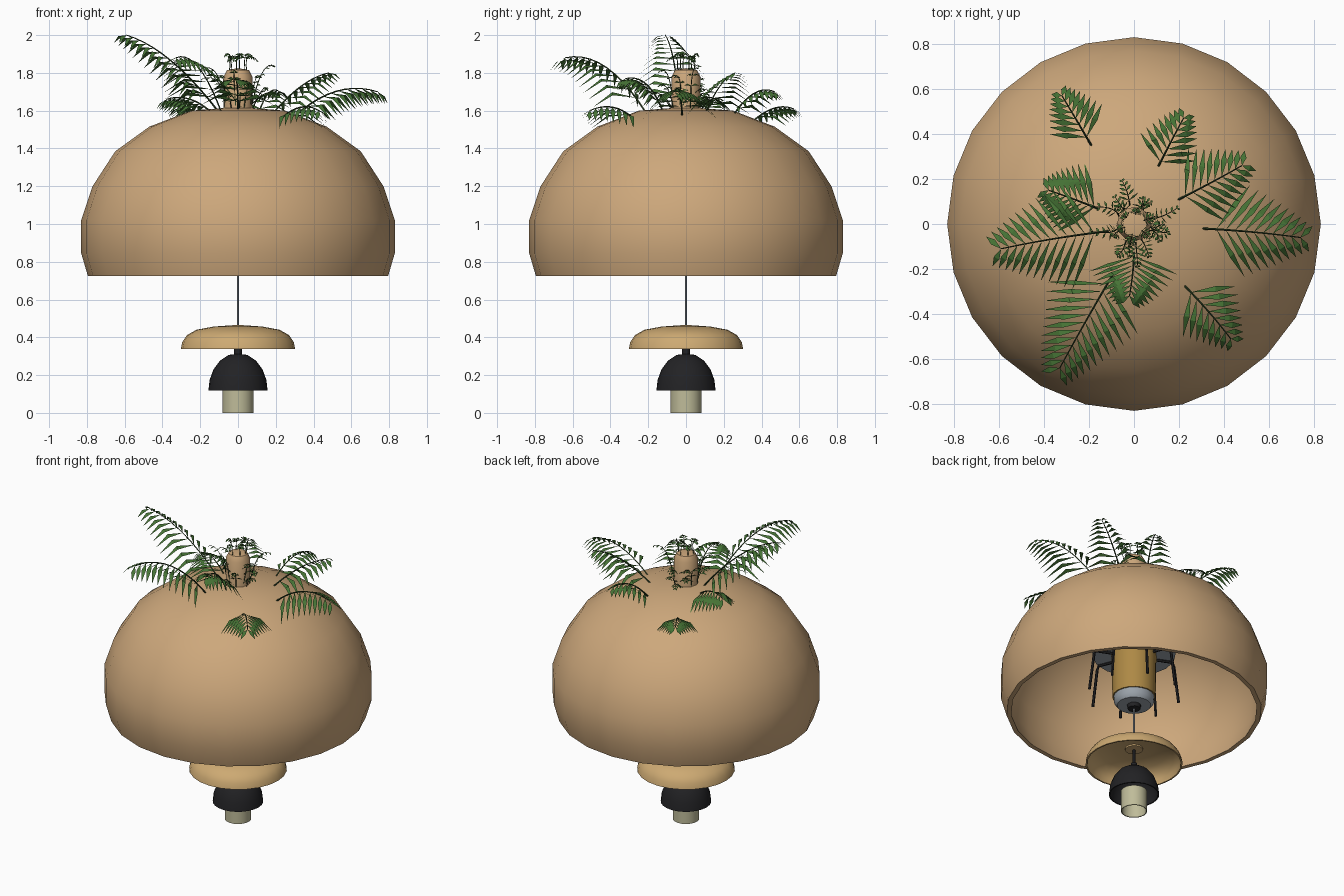
import bpy, bmesh, math, random
from mathutils import Vector

if "Cube" in bpy.data.objects:
    bpy.data.objects.remove(bpy.data.objects["Cube"])

random.seed(4)


def material(name, rgb):
    m = bpy.data.materials.new(name)
    m.diffuse_color = (*rgb, 1)
    m.use_nodes = True
    m.node_tree.nodes["Principled BSDF"].inputs["Base Color"].default_value = m.diffuse_color
    return m


TAN = material("tan", (0.61, 0.39, 0.20))
WOOD = material("light_wood", (0.61, 0.40, 0.17))
BLACK = material("black", (0.016, 0.016, 0.018))
GLASS = material("pale_glass", (0.52, 0.50, 0.32))
GOLD = material("gold", (0.42, 0.25, 0.06))
STEEL = material("steel", (0.34, 0.38, 0.42))
LEAF = material("leaf", (0.06, 0.17, 0.035))
STEM = material("stem", (0.03, 0.06, 0.02))


def finish(bm, name, mats, smooth=True):
    me = bpy.data.meshes.new(name)
    bm.to_mesh(me)
    bm.free()
    for m in mats:
        me.materials.append(m)
    if smooth:
        me.shade_smooth()
        me.set_sharp_from_angle(angle=math.radians(40))
    ob = bpy.data.objects.new(name, me)
    bpy.context.collection.objects.link(ob)
    return ob


def lathe(name, profile, sides, mat):
    """Revolve (radius, z) points; points on the axis become poles."""
    bm = bmesh.new()
    rings = []
    for r, z in profile:
        if r == 0:
            rings.append([bm.verts.new((0, 0, z))] * sides)
        else:
            rings.append([bm.verts.new((r * math.cos(2 * math.pi * i / sides),
                                        r * math.sin(2 * math.pi * i / sides), z))
                          for i in range(sides)])
    for a, b in zip(rings, rings[1:]):
        for i in range(sides):
            j = (i + 1) % sides
            bm.faces.new(list(dict.fromkeys([a[i], a[j], b[j], b[i]])))
    bmesh.ops.recalc_face_normals(bm, faces=bm.faces)
    return finish(bm, name, [mat])


def shell(outer, t):
    """Closed profile of an open-bottomed shell, from the top pole round to the inner pole."""
    inner = []
    for k, (r, z) in enumerate(outer):
        a = Vector(outer[max(k - 1, 0)])
        b = Vector(outer[min(k + 1, len(outer) - 1)])
        d = (b - a).normalized()
        last = k == len(outer) - 1
        inner.append((0 if r == 0 else max(r + d.y * t, 0.003), z if last else z - d.x * t))
    return outer + inner[::-1]


def tube(bm, path, radius, sides=5, mat=0, taper=1.0):
    """Sweep a thin tube along a list of points."""
    rings = []
    for k, p in enumerate(path):
        d = (path[min(k + 1, len(path) - 1)] - path[max(k - 1, 0)]).normalized()
        u = d.cross(Vector((0, 0, 1)))
        u = u.normalized() if u.length > 1e-3 else Vector((1, 0, 0))
        v = d.cross(u)
        r = radius * (1 + (taper - 1) * k / (len(path) - 1))
        rings.append([bm.verts.new(p + r * (u * math.cos(2 * math.pi * i / sides)
                                            + v * math.sin(2 * math.pi * i / sides)))
                      for i in range(sides)])
    for a, b in zip(rings, rings[1:]):
        for i in range(sides):
            j = (i + 1) % sides
            bm.faces.new((a[i], a[j], b[j], b[i])).material_index = mat


def frond(bm, base, ctrl, tip, pairs, length, width, droop=0.6, start=0.15, stem=0.005):
    """Arched stem with paired, drooping leaflets that shorten to the tip."""
    base, ctrl, tip = Vector(base), Vector(ctrl), Vector(tip)

    def at(t):
        return base * (1 - t) ** 2 + ctrl * 2 * t * (1 - t) + tip * t * t

    tube(bm, [at(k / 10) for k in range(11)], stem, 4, 1, 0.5)
    for k in range(pairs):
        f = k / (pairs - 1)
        t = start + (1 - start) * f
        p = at(t)
        d = (at(t + 0.01) - at(t - 0.01)).normalized()
        side = d.cross(Vector((0, 0, 1))).normalized()
        size = length * (1 - 0.72 * f)
        for s in (-1, 1):
            out = (d * 0.65 + side * s * 0.78).normalized()
            across = out.cross(d.cross(side * s)).normalized() * width / 2
            down = Vector((0, 0, -droop * size))
            mid = p + out * size * 0.5 + down * 0.3
            a, e = bm.verts.new(p), bm.verts.new(p + out * size * 0.92 + down)
            l, r = bm.verts.new(mid - across), bm.verts.new(mid + across)
            bm.faces.new((a, l, r))
            bm.faces.new((l, e, r))


# Large dome shade
lathe("large_shade", shell([(0, 1.62), (0.25, 1.60), (0.47, 1.515), (0.65, 1.385), (0.77, 1.20),
                            (0.83, 1.02), (0.83, 0.845), (0.795, 0.725)], 0.03), 24, TAN)

# Post on top of the dome
lathe("top_post", [(0, 1.58), (0.076, 1.58), (0.076, 1.78), (0.058, 1.815), (0, 1.825)], 12, TAN)

# Small hanging shade, lamp hood and glass
lathe("small_shade", shell([(0, 0.466), (0.13, 0.457), (0.22, 0.44), (0.27, 0.412),
                            (0.295, 0.375), (0.303, 0.338)], 0.01), 24, WOOD)
lathe("small_shade_washer", [(0, 0.45), (0.055, 0.45), (0.055, 0.44), (0, 0.44)], 16, WOOD)
lathe("lamp_neck", [(0, 0.45), (0.008, 0.45), (0.008, 0.34), (0.02, 0.34), (0.02, 0.30), (0, 0.30)],
      12, BLACK)
lathe("lamp_hood", shell([(0, 0.313), (0.05, 0.307), (0.095, 0.277), (0.13, 0.23),
                          (0.15, 0.175), (0.157, 0.118)], 0.008), 24, BLACK)
lathe("lamp_glass", [(0, 0.14), (0.082, 0.14), (0.082, 0), (0.076, 0), (0.076, 0.125), (0, 0.125)],
      24, GLASS)
lathe("cable", [(0, 0.76), (0.005, 0.76), (0.005, 0.44), (0, 0.44)], 8, STEEL)

# Fitting inside the dome
lathe("inner_body", [(0, 1.15), (0.14, 1.15), (0.135, 0.82), (0, 0.82)], 20, GOLD)
lathe("inner_collar", [(0, 0.85), (0.128, 0.85), (0.125, 0.785), (0.105, 0.76), (0, 0.76)], 20, STEEL)
lathe("cable_grip", [(0, 0.77), (0.045, 0.77), (0.04, 0.735), (0, 0.735)], 12, BLACK)
lathe("inner_plate", [(0, 1.14), (0.26, 1.14), (0.26, 1.12), (0, 1.12)], 16, STEEL)

# Spokes and hanging rods around the fitting
bm = bmesh.new()
for i in range(8):
    a = math.radians(45 * i + 22)
    c = Vector((math.cos(a), math.sin(a), 0))
    tube(bm, [c * 0.12 + Vector((0, 0, 1.11)), c * 0.25 + Vector((0, 0, 1.11)),
              c * 0.26 + Vector((0, 0, 1.08)), c * 0.29 + Vector((0, 0, 0.83))], 0.009, 6)
finish(bm, "hanging_rods", [BLACK])

# Large palm fronds: base, arch control, tip, leaflet pairs, leaflet length
fronds = [
    ((0.30, -0.02, 1.57), (0.52, -0.03, 1.77), (0.74, -0.06, 1.70), 10, 0.29),
    ((0.18, 0.10, 1.58), (0.34, 0.18, 1.77), (0.48, 0.26, 1.80), 9, 0.26),
    ((0.10, 0.24, 1.56), (0.16, 0.36, 1.75), (0.22, 0.47, 1.70), 8, 0.20),
    ((-0.19, 0.35, 1.54), (-0.26, 0.47, 1.65), (-0.32, 0.57, 1.61), 8, 0.19),
    ((-0.14, 0.06, 1.59), (-0.26, 0.11, 1.70), (-0.38, 0.15, 1.66), 9, 0.24),
    ((-0.10, -0.03, 1.59), (-0.36, -0.06, 1.93), (-0.59, -0.11, 2.00), 12, 0.34),
    ((-0.08, -0.20, 1.57), (-0.21, -0.42, 1.93), (-0.33, -0.64, 1.88), 12, 0.33),
    ((0.22, -0.27, 1.55), (0.33, -0.38, 1.66), (0.43, -0.51, 1.60), 8, 0.23),
    ((0.0, -0.12, 1.59), (0.0, -0.20, 1.80), (-0.02, -0.32, 1.77), 9, 0.28),
]
bm = bmesh.new()
for base, ctrl, tip, pairs, length in fronds:
    frond(bm, base, ctrl, tip, pairs, length, 0.028)
finish(bm, "palm_fronds", [LEAF, STEM], False)

# Small sprigs around the post and on its top
bm = bmesh.new()
for i in range(16):
    a = math.radians(i * 137.5)
    c = Vector((math.cos(a), math.sin(a), 0))
    r = random.uniform(0.10, 0.21)
    z = random.uniform(1.64, 1.87)
    bend = Vector((random.uniform(-0.05, 0.05), random.uniform(-0.05, 0.05), 0))
    frond(bm, c * 0.07 + Vector((0, 0, 1.59)), c * r * 0.6 + bend + Vector((0, 0, z + 0.03)),
          c * r + Vector((0, 0, z)), 5, 0.06, 0.012, 0.5, 0.3, 0.003)
for i in range(6):
    a = math.radians(i * 60 + 20)
    c = Vector((math.cos(a), math.sin(a), 0))
    frond(bm, c * 0.05 + Vector((0, 0, 1.80)), c * 0.03 + Vector((0, 0, 1.93)),
          c * random.uniform(0.06, 0.11) + Vector((0, 0, 1.87 + 0.025 * (i % 2))),
          5, 0.05, 0.012, 0.6, 0.4, 0.003)
finish(bm, "small_sprigs", [LEAF, STEM], False)
